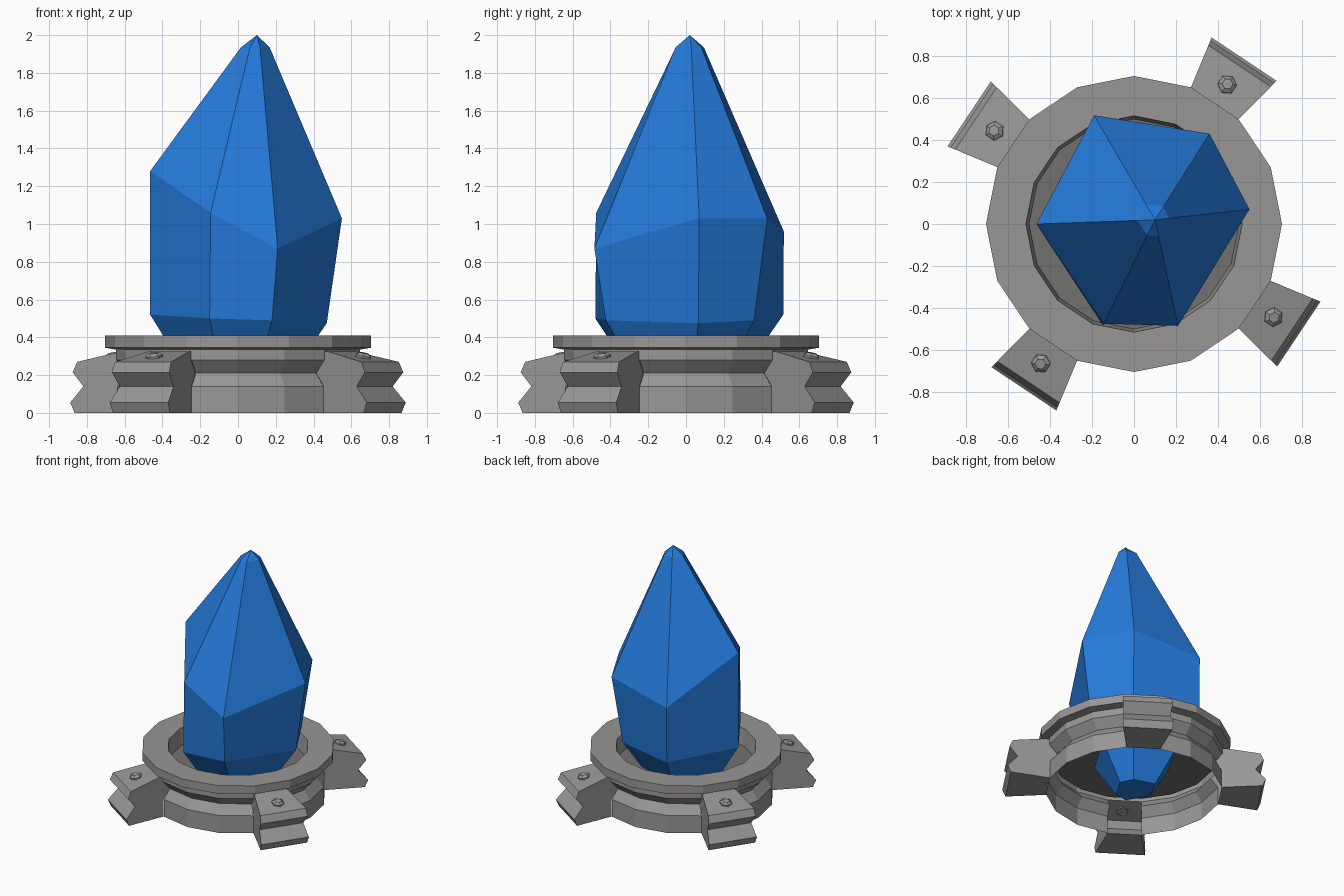
import bpy, bmesh, math
from mathutils import Vector

if "Cube" in bpy.data.objects:
    bpy.data.objects.remove(bpy.data.objects["Cube"])


def material(name, rgb):
    m = bpy.data.materials.new(name)
    m.diffuse_color = (*rgb, 1)
    m.use_nodes = True
    m.node_tree.nodes["Principled BSDF"].inputs["Base Color"].default_value = m.diffuse_color
    return m


STONE = material("grey stone", (0.32, 0.31, 0.30))
DARK = material("dark grey stone", (0.17, 0.165, 0.16))
BLUE = material("blue crystal", (0.018, 0.20, 0.72))


def finish(bm, name, mat):
    bmesh.ops.recalc_face_normals(bm, faces=bm.faces)
    me = bpy.data.meshes.new(name)
    bm.to_mesh(me)
    bm.free()
    me.materials.append(mat)
    ob = bpy.data.objects.new(name, me)
    bpy.context.collection.objects.link(ob)
    return ob


def bridge(bm, a, b, skip=lambda k: False):
    n = len(a)
    for k in range(n):
        if not skip(k):
            bm.faces.new((a[k], a[(k + 1) % n], b[(k + 1) % n], b[k]))


# Base ring: sixteen-sided shell, lower wall open where the lugs join
SIDES = 16
STEP = 2 * math.pi / SIDES
profile = [(0.64, 0), (0.64, 0.14), (0.585, 0.21), (0.645, 0.28), (0.645, 0.335),
           (0.705, 0.345), (0.705, 0.41), (0.515, 0.41), (0.50, 0.28)]
bm = bmesh.new()
rings = [[bm.verts.new((r * math.cos(k * STEP), r * math.sin(k * STEP), z))
          for k in range(SIDES)] for r, z in profile]
for i in range(len(rings) - 1):
    bridge(bm, rings[i], rings[i + 1], lambda k: i < 3 and k % 4 == 2)
finish(bm, "base_ring", STONE)

# Dark floor inside the ring
bm = bmesh.new()
bm.faces.new([bm.verts.new((0.60 * math.cos(k * STEP), 0.60 * math.sin(k * STEP), 0.28))
              for k in range(SIDES)])
finish(bm, "socket_floor", DARK)

# Four notched lugs flaring outward, each with a small bolt
lug_profile = [(0.628, 0), (0.92, 0), (0.944, 0.055), (0.87, 0.14), (0.93, 0.215),
               (0.905, 0.27), (0.66, 0.325), (0.633, 0.325), (0.633, 0.28),
               (0.574, 0.21), (0.628, 0.14)]
for q in range(4):
    ang = (2.5 + 4 * q) * STEP
    u = Vector((math.cos(ang), math.sin(ang), 0))
    v = Vector((-u.y, u.x, 0))
    up = Vector((0, 0, 1))
    bm = bmesh.new()
    left, right = [[bm.verts.new(u * r + v * (s * 0.197 * r) + up * z)
                    for r, z in lug_profile] for s in (1, -1)]
    bm.faces.new(left)
    bm.faces.new(right)
    bridge(bm, left, right, lambda k: k >= 7)
    finish(bm, f"lug_{q + 1}", STONE)

    slope = (u - up * 0.224).normalized()
    normal = slope.cross(v).normalized()
    centre = u * 0.797 + up * 0.292
    bm = bmesh.new()
    loops = [[bm.verts.new(centre + normal * h + r * (slope * math.cos(a * math.pi / 3)
                           + v * math.sin(a * math.pi / 3))) for a in range(6)]
             for r, h in ((0.046, -0.01), (0.046, 0.012), (0.026, 0.026))]
    bridge(bm, loops[0], loops[1])
    bridge(bm, loops[1], loops[2])
    bm.faces.new(loops[2])
    finish(bm, f"bolt_{q + 1}", STONE)

# Six-sided irregular crystal: waist, shoulder, bevelled tip
waist = [(0.31, 0.36, 0.49), (0.47, 0.065, 0.475), (0.18, -0.425, 0.49),
         (-0.15, -0.48, 0.50), (-0.465, 0.0, 0.52), (-0.19, 0.515, 0.52)]
shoulder = [(0.36, 0.43, 1.03), (0.55, 0.07, 1.03), (0.21, -0.485, 0.87),
            (-0.145, -0.475, 1.06), (-0.465, 0.0, 1.28), (-0.19, 0.518, 0.96)]
apex = Vector((0.10, 0.02, 2.0))
foot = [(x * 0.32, y * 0.32, 0.01) for x, y, z in waist]
tip = [(apex.x + (x - apex.x) * 0.15, apex.y + (y - apex.y) * 0.15, 1.935)
       for x, y, z in shoulder]
bm = bmesh.new()
loops = [[bm.verts.new(p) for p in loop] for loop in (foot, waist, shoulder, tip)]
bm.faces.new(loops[0])
for a, b in zip(loops, loops[1:]):
    bridge(bm, a, b)
top = bm.verts.new(apex)
for k in range(6):
    bm.faces.new((loops[3][k], loops[3][(k + 1) % 6], top))
finish(bm, "crystal", BLUE)
